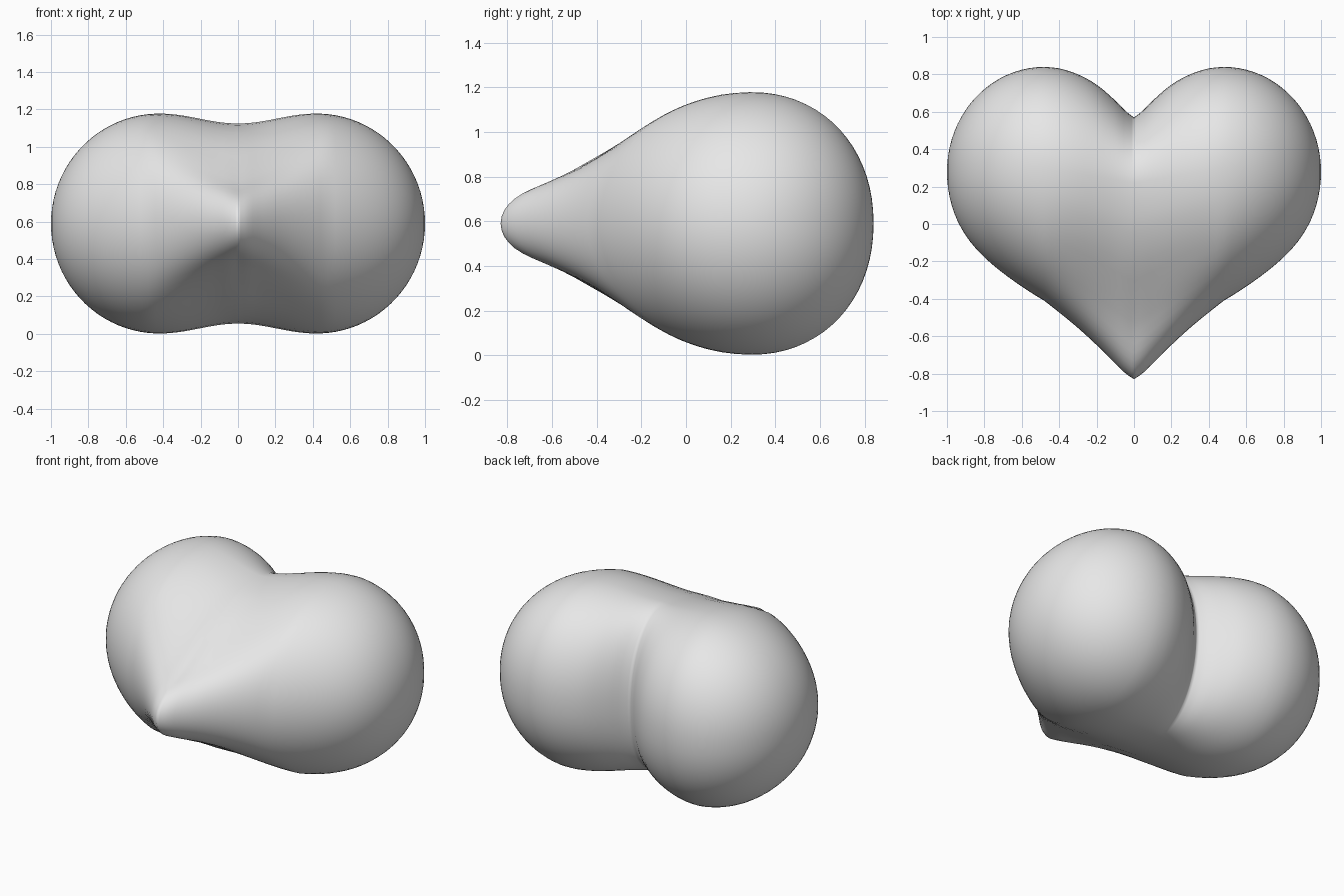
import bpy, bmesh, math

cube = bpy.data.objects.get("Cube")
if cube:
    bpy.data.objects.remove(cube, do_unlink=True)

MID_Z = 0.59      # height of the heart's middle plane
LOBE_X = 0.48     # centre of each lobe
SEGMENTS = 72     # points around each cross-section


def curve(points, x):
    """Smooth interpolation through (x, value) points."""
    n = len(points)

    def slope(i):
        a, b = points[max(i - 1, 0)], points[min(i + 1, n - 1)]
        return (b[1] - a[1]) / (b[0] - a[0])

    for i in range(n - 1):
        (x0, v0), (x1, v1) = points[i], points[i + 1]
        if x <= x1 or i == n - 2:
            d = x1 - x0
            t = (x - x0) / d
            return ((1 + 2 * t) * (1 - t) ** 2 * v0 + t * (1 - t) ** 2 * d * slope(i)
                    + t * t * (3 - 2 * t) * v1 + t * t * (t - 1) * d * slope(i + 1))


# Plan outline from the centre line out to the lobe centre
FRONT = [(0, -.83), (.05, -.795), (.12, -.725), (.25, -.60), (.36, -.505), (.48, -.41)]
BACK = [(0, .57), (.04, .60), (.1, .66), (.2, .745), (.3, .80), (.4, .832), (.48, .84)]
# Thinning of the section towards the front point
TAPER = [(0, 1), (.2, .96), (.4, .85), (.59, .69), (.78, .57), (.97, .62), (1, .65)]


def section(x):
    """Front edge, peak, back edge and half height of the slice at x."""
    if x <= LOBE_X:
        front, back = curve(FRONT, x), curve(BACK, x)
        peak = 0.22 + 0.08 * x / LOBE_X
    else:
        s = min((x - LOBE_X) / (1 - LOBE_X), 1)
        c = math.sqrt(1 - s * s)
        peak = 0.30 - 0.02 * s
        front = 0.28 - c * (0.69 - 0.3 * s + 0.2 * s * s)
        back = 0.28 + 0.56 * c
        front, back = min(front, peak), max(back, peak)
    if x < 0.42:
        height = 0.5615 - 0.0265 * math.cos(math.pi * x / 0.42)
    else:
        height = 0.588 * math.sqrt(max(0, 1 - ((x - 0.42) / 0.58) ** 2))
    return front, peak, back, height


def ring(bm, x):
    front, peak, back, height = section(abs(x))
    weight = max(0, 1 - abs(x) / LOBE_X)
    verts = []
    for i in range(SEGMENTS):
        a = 2 * math.pi * i / SEGMENTS
        u, w = math.cos(a), math.sin(a)
        if u < 0:
            y = peak + u * (peak - front)
            w *= 1 - weight + weight * curve(TAPER, -u)
        else:
            y = peak + u ** 0.95 * (back - peak)
            w = math.copysign(abs(w) ** 0.95, w)
        verts.append(bm.verts.new((x, y, MID_Z + w * height)))
    return verts


# Slices packed closely at the cleft and at the outer ends
inner = [LOBE_X * (i / 16) ** 1.3 for i in range(16)]
outer = [LOBE_X + (1 - LOBE_X) * math.sin(math.pi / 2 * i / 20) for i in range(20)]
half = inner + outer
stations = [-x for x in reversed(half[1:])] + half

# Heart body
bm = bmesh.new()
rings = [ring(bm, x) for x in stations]
for a, b in zip(rings, rings[1:]):
    for i in range(SEGMENTS):
        j = (i + 1) % SEGMENTS
        bm.faces.new((a[i], a[j], b[j], b[i]))
for end, x in ((rings[0], -1), (rings[-1], 1)):
    pole = bm.verts.new((x, 0.28, MID_Z))
    for i in range(SEGMENTS):
        bm.faces.new((end[i], end[(i + 1) % SEGMENTS], pole))
bmesh.ops.recalc_face_normals(bm, faces=bm.faces)
for face in bm.faces:
    face.smooth = True

mesh = bpy.data.meshes.new("heart_body")
bm.to_mesh(mesh)
bm.free()
heart = bpy.data.objects.new("heart_body", mesh)
bpy.context.collection.objects.link(heart)

# Plain grey
grey = bpy.data.materials.new("light_grey")
grey.use_nodes = True
color = (0.8, 0.8, 0.8, 1)
grey.diffuse_color = color
grey.node_tree.nodes["Principled BSDF"].inputs["Base Color"].default_value = color
mesh.materials.append(grey)
